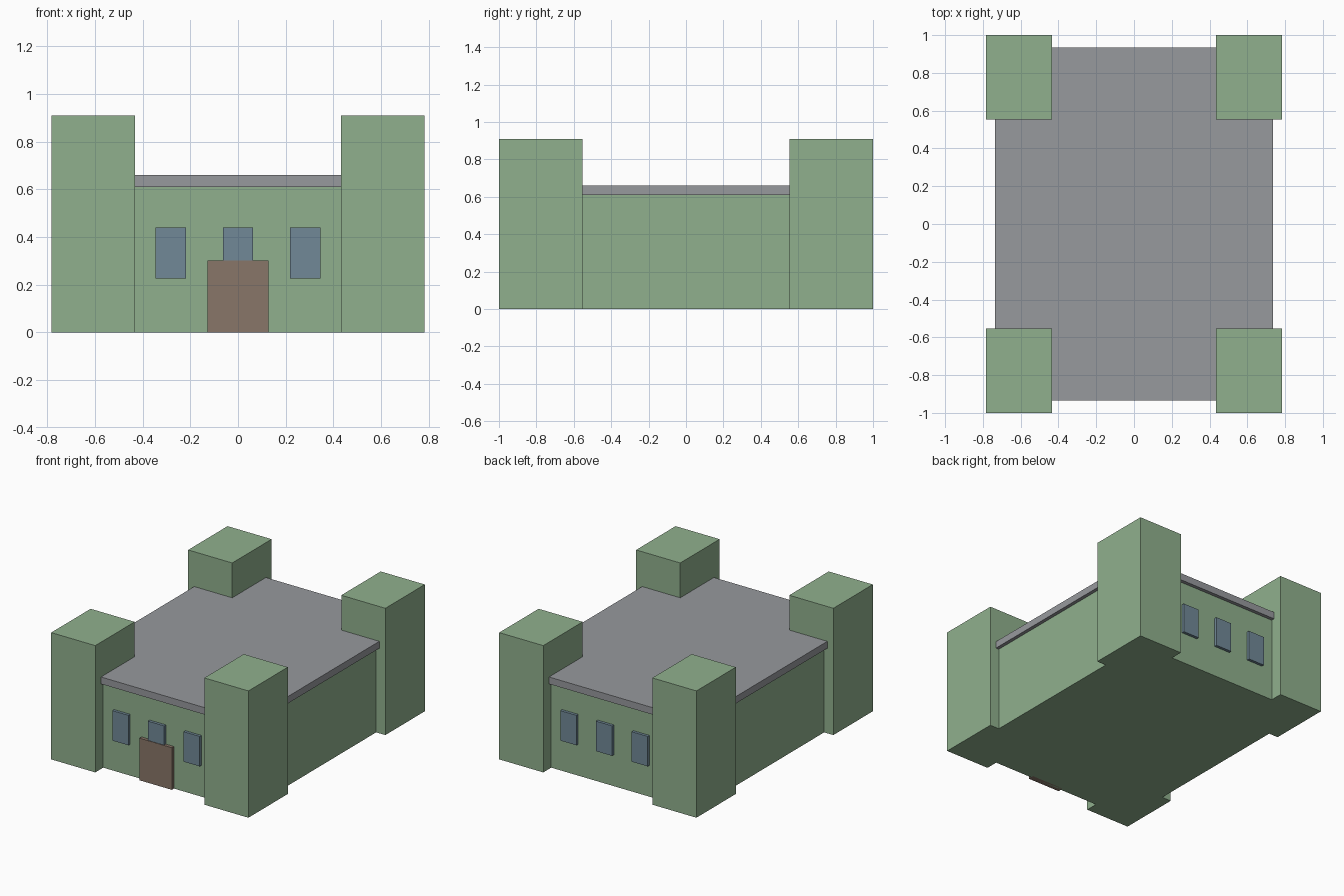
import bpy

cube = bpy.data.objects.get("Cube")
if cube:
    bpy.data.objects.remove(cube, do_unlink=True)


def material(name, rgb):
    m = bpy.data.materials.new(name)
    m.use_nodes = True
    m.diffuse_color = (*rgb, 1)
    m.node_tree.nodes["Principled BSDF"].inputs["Base Color"].default_value = (*rgb, 1)
    return m


GREEN = material("sage green", (0.28, 0.435, 0.27))
GREY = material("roof grey", (0.31, 0.32, 0.34))
BLUE = material("window blue", (0.165, 0.25, 0.31))
BROWN = material("door brown", (0.25, 0.18, 0.14))


def box(name, low, high, mat):
    """Axis-aligned box between two opposite corners."""
    bpy.ops.mesh.primitive_cube_add(size=1)
    ob = bpy.context.object
    ob.name = ob.data.name = name
    for v in ob.data.vertices:
        v.co = [(a + b) / 2 + c * (b - a) for a, b, c in zip(low, high, v.co)]
    ob.data.materials.append(mat)
    return ob


# Main hall and overhanging flat roof
WALL_X, WALL_Y, WALL_TOP = 0.71, 0.91, 0.61
LIP = 0.025
box("hall_walls", (-WALL_X, -WALL_Y, 0), (WALL_X, WALL_Y, WALL_TOP), GREEN)
box("flat_roof", (-WALL_X - LIP, -WALL_Y - LIP, WALL_TOP),
    (WALL_X + LIP, WALL_Y + LIP, 0.66), GREY)

# Corner towers
for sx, side in ((1, "left"), (-1, "right")):
    for sy, end in ((1, "back"), (-1, "front")):
        xs = sorted((sx * 0.433, sx * 0.783))
        ys = sorted((sy * 0.553, sy))
        box(f"{end}_{side}_tower", (xs[0], ys[0], 0), (xs[1], ys[1], 0.91), GREEN)

# Three windows on the front and back walls
for sy, end in ((1, "back"), (-1, "front")):
    ys = sorted((sy * (WALL_Y - 0.02), sy * (WALL_Y + 0.02)))
    for i, place in ((-1, "right"), (0, "middle"), (1, "left")):
        x = i * 0.283
        box(f"{end}_{place}_window", (x - 0.064, ys[0], 0.225),
            (x + 0.064, ys[1], 0.44), BLUE)

# Front door, standing just proud of the middle window
box("front_door", (-0.129, -WALL_Y - 0.024, 0), (0.129, -WALL_Y + 0.02, 0.302), BROWN)
